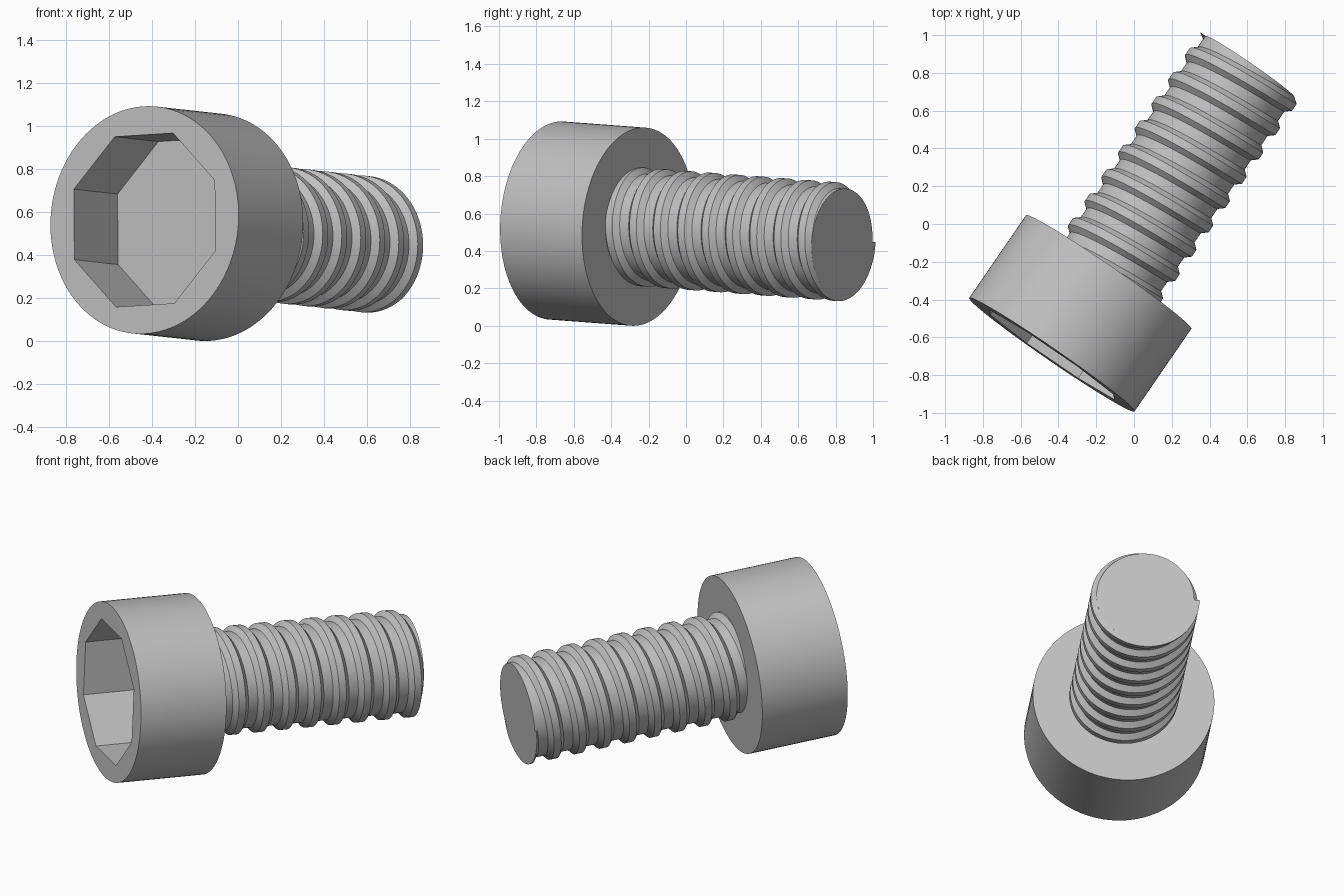
import bpy, bmesh, math
from mathutils import Matrix, Vector

cube = bpy.data.objects.get("Cube")
if cube:
    bpy.data.objects.remove(cube, do_unlink=True)

SEG = 96
HEAD_R, HEAD_LEN = 0.531, 0.532
SOCKET_R, SOCKET_DEPTH = 0.43, 0.36
ROOT_R, CREST_R = 0.286, 0.317
PITCH, LENGTH = 0.1565, 1.855

# Local z runs from the head's open face to the tip
axis = Vector((0.566, 0.824, -0.062)).normalized()
side = Vector((axis.y, -axis.x, 0)).normalized()
down = axis.cross(side)
frame = Matrix((side, down, axis)).transposed().to_4x4()
frame.translation = (-0.435, -0.692, 0.5625)

steel = bpy.data.materials.new("steel grey")
steel.use_nodes = True
grey = (0.53, 0.53, 0.53, 1)
steel.diffuse_color = grey
steel.node_tree.nodes["Principled BSDF"].inputs["Base Color"].default_value = grey


def polar(r, a, z):
    return (r * math.cos(a), r * math.sin(a), z)


def ring(bm, r, z, n, turn=0.0):
    return [bm.verts.new(polar(r, math.tau * i / n + turn, z)) for i in range(n)]


def bridge(bm, a, b, closed=True):
    n = len(a)
    for i in range(n if closed else n - 1):
        j = (i + 1) % n
        bm.faces.new((a[i], a[j], b[j], b[i]))


def finish(bm, name):
    bmesh.ops.recalc_face_normals(bm, faces=bm.faces)
    mesh = bpy.data.meshes.new(name)
    bm.to_mesh(mesh)
    bm.free()
    obj = bpy.data.objects.new(name, mesh)
    mesh.materials.append(steel)
    obj.matrix_world = frame
    bpy.context.collection.objects.link(obj)
    bpy.ops.object.select_all(action="DESELECT")
    obj.select_set(True)
    bpy.context.view_layer.objects.active = obj
    bpy.ops.object.shade_smooth_by_angle(angle=math.radians(25))


# Head with an eight-sided socket
bm = bmesh.new()
front = ring(bm, HEAD_R, 0, SEG)
back = ring(bm, HEAD_R, HEAD_LEN, SEG)
turn = math.pi / 8 - math.radians(3)
rim = ring(bm, SOCKET_R, 0, 8, turn)
floor = ring(bm, SOCKET_R, SOCKET_DEPTH, 8, turn)
bridge(bm, front, back)
bridge(bm, rim, floor)
bm.faces.new(back)
bm.faces.new(floor)
rim_edges = [bm.edges.get((loop[i - 1], loop[i]))
             for loop in (front, rim) for i in range(len(loop))]
bmesh.ops.triangle_fill(bm, use_beauty=True, edges=rim_edges)
finish(bm, "head")

# Plain shank core
bm = bmesh.new()
base = ring(bm, ROOT_R, HEAD_LEN - 0.05, SEG)
tip = ring(bm, ROOT_R, LENGTH, SEG)
bridge(bm, base, tip)
bm.faces.new(base)
bm.faces.new(tip)
finish(bm, "shank")

# Right-handed thread ridge, cut flush at the tip and running into the head
profile = [(-0.05, ROOT_R - 0.001), (-0.022, CREST_R),
           (0.022, CREST_R), (0.05, ROOT_R - 0.001)]
bm = bmesh.new()
previous = None
for i in range(-9 * SEG, SEG // 2 + 1):
    centre = LENGTH - 0.045 + PITCH * i / SEG
    if centre < HEAD_LEN - 0.06 or centre > LENGTH + 0.05:
        continue
    a = math.tau * i / SEG
    section = [bm.verts.new(polar(r, a, min(centre + dz, LENGTH))) for dz, r in profile]
    if previous:
        bridge(bm, previous, section, closed=False)
    previous = section
bmesh.ops.remove_doubles(bm, verts=bm.verts, dist=0.00001)
finish(bm, "thread")
